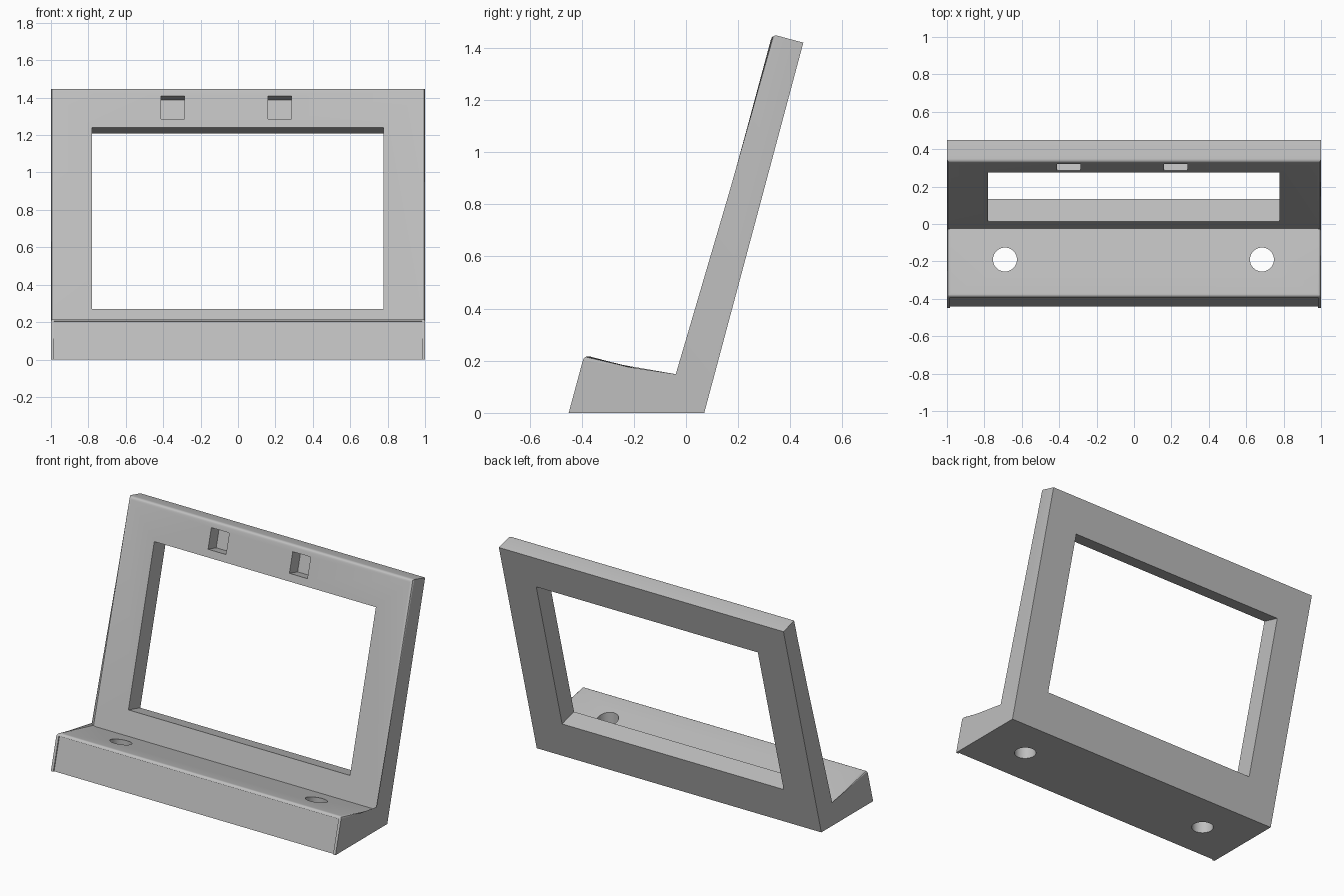
import bpy, bmesh, math
from mathutils import Matrix, Vector

if "Cube" in bpy.data.objects:
    bpy.data.objects.remove(bpy.data.objects["Cube"], do_unlink=True)

TILT = math.radians(15)
THICK = 0.119
CREASE = Vector((0, -0.025, 0.124))   # where the shelf meets the panel


def add_object(name, bm):
    bmesh.ops.recalc_face_normals(bm, faces=bm.faces)
    mesh = bpy.data.meshes.new(name)
    bm.to_mesh(mesh)
    bm.free()
    obj = bpy.data.objects.new(name, mesh)
    bpy.context.collection.objects.link(obj)
    return obj


def tilted_box(name, origin, x0, x1, d0, d1, h0, h1):
    """Box leaning with the panel: d runs into the panel, h up along it."""
    bm = bmesh.new()
    size = Matrix.Diagonal((x1 - x0, d1 - d0, h1 - h0, 1))
    middle = Matrix.Translation(((x0 + x1) / 2, (d0 + d1) / 2, (h0 + h1) / 2))
    lean = Matrix.Translation(origin) @ Matrix.Rotation(-TILT, 4, 'X')
    bmesh.ops.create_cube(bm, size=1, matrix=lean @ middle @ size)
    return add_object(name, bm)


def cut(target, cutter):
    cutter.hide_render = True
    mod = target.modifiers.new("cut", 'BOOLEAN')
    mod.operation = 'DIFFERENCE'
    mod.solver = 'EXACT'
    mod.object = cutter
    bpy.context.view_layer.objects.active = target
    bpy.ops.object.modifier_apply(modifier=mod.name)
    bpy.data.objects.remove(cutter, do_unlink=True)


# Side profile of foot and leaning panel, extruded across the width
profile = [(-0.45, 0), (-0.39, 0.222), CREASE.yz, (0.331, 1.452), (0.45, 1.42), (0.07, 0)]
bm = bmesh.new()
left = [bm.verts.new((1, y, z)) for y, z in profile]
right = [bm.verts.new((-1, y, z)) for y, z in profile]
bm.faces.new(left)
bm.faces.new(right[::-1])
for i in range(len(profile)):
    j = (i + 1) % len(profile)
    bm.faces.new((left[i], right[i], right[j], left[j]))

# Round the shelf and panel front edges
rounded = [bm.edges.get((left[i], right[i])) for i in (1, 3)]
for side in (left, right):
    rounded += [bm.edges.get((side[i], side[i + 1])) for i in (1, 2)]
bmesh.ops.bevel(bm, geom=rounded, offset=0.02, segments=4, profile=0.5, affect='EDGES')
frame = add_object("display_stand", bm)

# Window opening, two latch pockets and a shallow recess in the front of the foot
cut(frame, tilted_box("window_cutter", CREASE, -0.78, 0.777, -0.1, 0.3, 0.151, 1.155))
for x in (-0.348, 0.224):
    cut(frame, tilted_box("pocket_cutter", CREASE, x - 0.063, x + 0.063,
                          -0.1, 0.085, 1.202, 1.331))
cut(frame, tilted_box("recess_cutter", Vector((0, -0.45, 0)), -0.983, 0.983,
                      -0.1, 0.008, -0.1, 0.212))

# Vertical screw holes through the foot
for x in (-0.69, 0.684):
    bm = bmesh.new()
    bmesh.ops.create_cone(bm, cap_ends=True, segments=48, radius1=0.064, radius2=0.064,
                          depth=1, matrix=Matrix.Translation((x, -0.19, 0.1)))
    cut(frame, add_object("hole_cutter", bm))

# Plain grey plastic
grey = bpy.data.materials.new("light grey plastic")
grey.use_nodes = True
colour = (0.52, 0.52, 0.52, 1)
grey.diffuse_color = colour
grey.node_tree.nodes["Principled BSDF"].inputs["Base Color"].default_value = colour
frame.data.materials.clear()
frame.data.materials.append(grey)

bpy.ops.object.select_all(action='DESELECT')
frame.select_set(True)
bpy.context.view_layer.objects.active = frame
bpy.ops.object.shade_smooth_by_angle(angle=math.radians(30))
